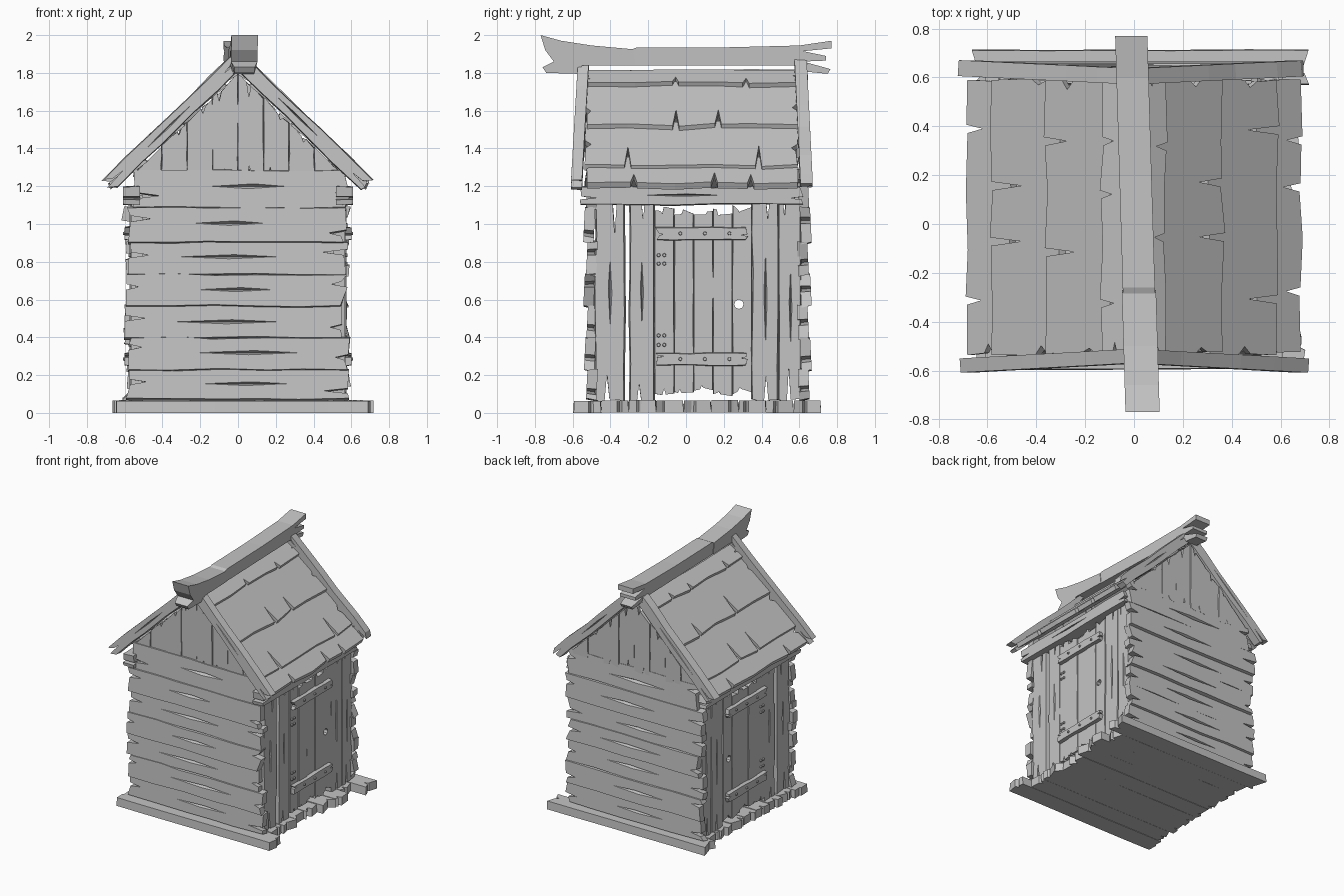
import bpy, bmesh, math, random
from mathutils import Matrix, Vector

if "Cube" in bpy.data.objects:
    bpy.data.objects.remove(bpy.data.objects["Cube"])

random.seed(4)
R = random.uniform
GREY = bpy.data.materials.new("weathered grey wood")
GREY.diffuse_color = (0.55, 0.55, 0.55, 1)
GREY.use_nodes = True
GREY.node_tree.nodes["Principled BSDF"].inputs["Base Color"].default_value = GREY.diffuse_color


def finish(bm, name, mirror=False):
    bmesh.ops.recalc_face_normals(bm, faces=bm.faces)
    me = bpy.data.meshes.new(name)
    bm.to_mesh(me)
    bm.free()
    me.materials.append(GREY)
    ob = bpy.data.objects.new(name, me)
    bpy.context.collection.objects.link(ob)
    if mirror:
        ob.modifiers.new("mirror", "MIRROR").use_mirror_merge = False
    return ob


def outline(L, L2, W, jag, wob, nicks, crack):
    """Plank outline with wobbly long edges, split ends and nicks."""
    def end(y):
        return L + (L2 - L) * y / W
    d = min(crack, 0.2 * min(L, L2))
    j = min(jag, 0.06 * min(L, L2))
    pts = []
    for k in range(1, 5):                        # lower long edge
        x, y = L * (k / 5 + R(-.04, .04)), R(-wob, wob)
        if k in nicks:
            pts += [(x - .022, y), (x - .004, R(.3, .45) * W), (x + .012, y - .006)]
        else:
            pts.append((x, y))
    c = R(.25, .75)
    for f in (0, c - .09, c, c + .09, 1):        # far end
        pts.append((end(f * W) + (-d * R(.4, 1) if f == c else R(-j, j)), f * W))
    for k in range(4, 0, -1):                    # upper long edge
        pts.append((L2 * (k / 5 + R(-.04, .04)), W + R(-wob, wob)))
    c = R(.25, .75)
    for f in (1, c + .09, c, c - .09, 0):        # near end
        pts.append((d * R(.4, 1) if f == c else R(-j, j), f * W))
    return pts


def plank(name, p, u, v, L, W, T, L2=None, jag=.02, wob=.006, nicks=(), crack=.1,
          groove=True, hole=None, mirror=False, bevel=.9):
    """Board at p, long along u, wide along v, thick along u x v (T may be negative)."""
    u, v = Vector(u).normalized(), Vector(v).normalized()
    n = u.cross(v).normalized()
    L2 = L2 or L
    bm = bmesh.new()

    def loop(pts, z):
        vs = [bm.verts.new((x, y, z)) for x, y in pts]
        return vs, [bm.edges.new((vs[i - 1], vs[i])) for i in range(len(vs))]

    def bridge(a, b):
        for i in range(len(a)):
            bm.faces.new((a[i - 1], a[i], b[i], b[i - 1]))

    pts = outline(L, L2, W, jag, wob, nicks, crack)
    back, eb = loop(pts, 0)
    front, ef = loop([(x, W / 2 + (y - W / 2) * bevel) for x, y in pts], T)
    if hole:
        hp = [(hole[0] + hole[2] * math.cos(a * math.pi / 4),
               hole[1] + hole[2] * math.sin(a * math.pi / 4)) for a in range(8)]
        h0, e0 = loop(hp, 0)
        h1, e1 = loop(hp, T)
        eb, ef = eb + e0, ef + e1
    elif groove:
        m, h, y = L * R(.45, .55), L * R(.16, .24), W * R(.44, .56)
        g, eg = loop([(m - h, y), (m, y - .06 * W), (m + h, y), (m + .03, y + .06 * W)], T)
        ef = ef + eg
    up = Vector((0, 0, 1))
    bmesh.ops.triangle_fill(bm, use_beauty=True, edges=eb, normal=up)
    bmesh.ops.triangle_fill(bm, use_beauty=True, edges=ef, normal=up)
    bridge(back, front)
    if hole:
        bridge(h0, h1)
    elif groove:
        deep = bm.verts.new((m, y, T * .5))
        for i in range(4):
            bm.faces.new((g[i - 1], g[i], deep))
    M = Matrix((u, v, n)).transposed().to_4x4()
    M.translation = p
    bm.transform(M)
    return finish(bm, name, mirror)


X, Y, Z = (1, 0, 0), (0, 1, 0), (0, 0, 1)

# floor planks running side to side
n = 9
step = 1.31 / n
for i in range(n):
    x0, x1 = (-.65, .7) if i in (0, n - 1) else (-.61 + R(-.02, .02), .63 + R(-.04, .04))
    plank("floor_plank", (x0, -.595 + i * step, R(0, .004) if i else 0), X, Y,
          x1 - x0, step, .064, wob=.003, crack=.04, groove=False, bevel=.95)

# front and back walls of horizontal planks
levels = [.075, .225, .395, .565, .73, .9, 1.085, 1.285]
for label, y, s in (("front", -.48, 1), ("back", .605, -1)):
    for i, (a, b) in enumerate(zip(levels, levels[1:])):
        x0, x1 = -.585 + R(-.025, .02), .575 + R(-.02, .02)
        if i == 6:
            x0, x1 = -.545, .575
        off = (.007 if i % 2 else -.006) + R(-.003, .003)
        plank(label + "_wall_plank", (x0, y - s * off, a - .008), X, (0, s * .05, 1),
              x1 - x0, b - a + .016, .055 * s, wob=.007, crack=.13)

# gable boards, tops cut along the roof slope
for label, y, s in (("front", -.48, 1), ("back", .605, -1)):
    for i in range(8):
        a, b = -.54 + i * .135, -.54 + (i + 1) * .135
        h = [1.795 - .96 * abs(q) - 1.25 for q in (a, b)]
        plank(label + "_gable_board", (a - .004, y + .005 * (i % 2), 1.25), Z, X,
              h[0], .143, -.035 * s, L2=h[1], jag=.01, wob=.003, groove=False, bevel=.92)

# side wall posts, both sides (u = up, v = -y gives an outward face)
for a, b in ((-.485, -.322), (-.302, -.165), (.345, .49), (.487, .61)):
    plank("side_wall_post", (.505, b, .064), Z, (0, -1, 0), 1.08, b - a, .06,
          jag=.01, wob=.006, crack=.2, mirror=True)
plank("side_header_beam", (.52, -.55, 1.10), Y, Z, 1.16, .10, .09, mirror=True)

# doors on both sides
w = .515 / 5
for i in range(5):
    a = -.165 + i * w
    z0 = .10 + R(-.015, .02)
    plank("door_plank", (.53 + .004 * (i % 2), a + w, z0), Z, (0, -1, 0),
          1.075 + R(-.015, .01) - z0, w + .002, .04, jag=.018, wob=.002, crack=.03, bevel=.94,
          groove=False, hole=(.575 - z0, w * .68, .025) if i == 4 else None, mirror=True)
for z in (.25, .915):
    plank("door_batten", (.57, -.15, z), Y, Z, .47, .068, .03, jag=.012, wob=.003,
          crack=.04, groove=False, mirror=True)

# nail heads on battens and hinge side
bm = bmesh.new()
spots = [(y, z) for z in (.285, .95) for y in (-.03, .10, .23)]
spots += [(y, z) for z in (.36, .41, .79, .835) for y in (-.145, -.115)]
for y, z in spots:
    x = .602 if -.1 < y else .574
    bmesh.ops.create_cone(bm, cap_ends=True, segments=8, radius1=.011, radius2=.008, depth=.014,
                          matrix=Matrix.Translation((x, y, z)) @ Matrix.Rotation(math.pi / 2, 4, 'Y'))
finish(bm, "door_nails", True)

# roof courses, each overlapping the one below
for s in (1, -1):
    for i, (lo, hi) in enumerate(((.648, .48), (.55, .28), (.33, .06), (.095, 0))):
        a = Vector((s * (lo + .02), -.53, 1.79 - .96 * lo + .02))
        b = Vector((s * hi, -.53, 1.79 - .96 * hi))
        k = [(1, 3, 4), (1, 4), (2, 3), (2, 4)][(i + (s < 0)) % 4]
        plank("roof_plank", a, Y, b - a, 1.12, (b - a).length, .034 * s,
              jag=.008, wob=.012, nicks=k, crack=.05, groove=False, bevel=.94)

# rake boards along the gable edges, flared outward at the eaves
for s in (1, -1):
    for label, y, dy, t in (("front", -.55, .035, -.058), ("back", .605, -.03, .065)):
        plank(label + "_rake_board", (s * .645, y, 1.185), (-s, dy / .63, .97), (s * .97, 0, 1),
              .92, .085, t * s, jag=.03, wob=.006, crack=.12)


# sagging ridge beam in two pieces, slightly skewed and narrower underneath
def ridge(name, prof, grow):
    bm = bmesh.new()
    sides = []
    for s in (-1, 1):
        vs = []
        for y, z in prof:
            half = (.05 if z < 1.84 else .066) + grow
            vs.append(bm.verts.new((.012 - .03 * y + s * half, y, z)))
        sides.append(vs)
        bm.faces.new(vs)
    a, b = sides
    for i in range(len(a)):
        bm.faces.new((a[i - 1], a[i], b[i], b[i - 1]))
    finish(bm, name)


ridge("front_ridge_beam", [(-.77, 2.0), (-.66, 1.97), (-.5, 1.945), (-.28, 1.925), (-.27, 1.84),
      (-.55, 1.84), (-.57, 1.795), (-.74, 1.80), (-.76, 1.83), (-.70, 1.86), (-.745, 1.92)], .004)
ridge("back_ridge_beam", [(-.31, 1.915), (-.26, 1.935), (.2, 1.935), (.6, 1.945), (.77, 1.97),
      (.77, 1.93), (.62, 1.915), (.74, 1.89), (.74, 1.865), (.62, 1.86), (.765, 1.82),
      (.75, 1.795), (.6, 1.81), (.57, 1.84), (-.3, 1.84)], 0)
